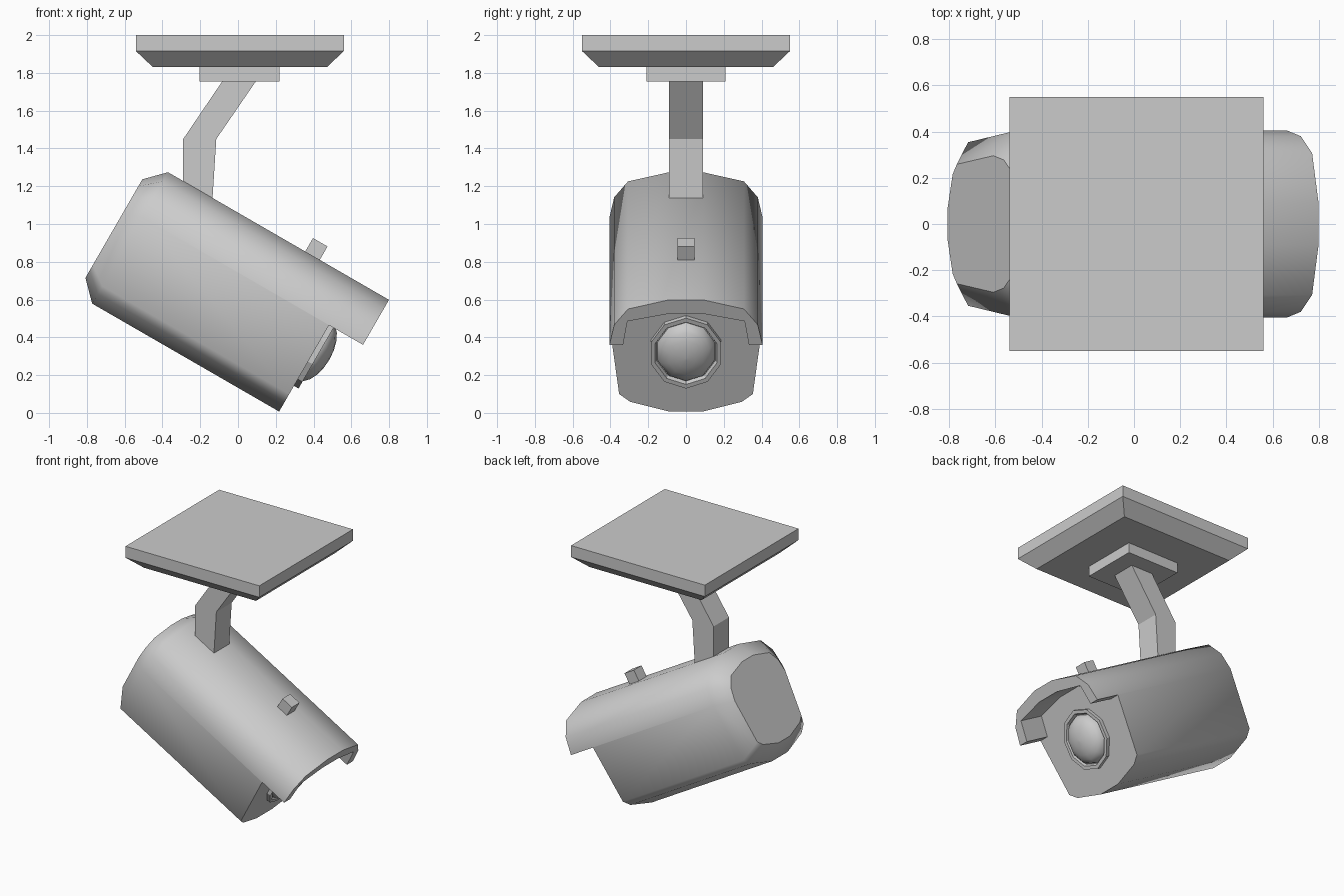
import bpy, bmesh
from math import sin, cos, pi, radians
from mathutils import Matrix

if "Cube" in bpy.data.objects:
    bpy.data.objects.remove(bpy.data.objects["Cube"])

TILT = Matrix.Rotation(radians(30), 4, 'Y')   # camera housing leans down towards +x


def loft(name, rings, tilt=False, smooth=None):
    """Skin equal-length rings of points and cap both ends."""
    bm = bmesh.new()
    vr = [[bm.verts.new(p) for p in r] for r in rings]
    n = len(vr[0])
    for a, b in zip(vr, vr[1:]):
        for i in range(n):
            j = (i + 1) % n
            bm.faces.new((a[i], a[j], b[j], b[i]))
    bm.faces.new(vr[0])
    bm.faces.new(vr[-1])
    bmesh.ops.recalc_face_normals(bm, faces=bm.faces)
    if tilt:
        bm.transform(TILT)
    me = bpy.data.meshes.new(name)
    bm.to_mesh(me)
    bm.free()
    ob = bpy.data.objects.new(name, me)
    bpy.context.collection.objects.link(ob)
    if smooth:
        shade(ob, smooth)
    return ob


def shade(ob, angle):
    bpy.ops.object.select_all(action='DESELECT')
    ob.select_set(True)
    bpy.context.view_layer.objects.active = ob
    bpy.ops.object.shade_smooth_by_angle(angle=radians(angle))


def square(cx, hx, hy, z):
    return [(cx - hx, -hy, z), (cx + hx, -hy, z), (cx + hx, hy, z), (cx - hx, hy, z)]


def mirrored(half):
    """Close a half profile across y = 0."""
    return half + [(-y, v) for y, v in reversed(half)]


def oval(u, ry, rv, n=10, v0=0.487):
    return [(u, ry * sin(2 * pi * i / n), v0 + rv * cos(2 * pi * i / n)) for i in range(n)]


# Ceiling plate and neck block
loft("ceiling_plate", [square(.01, .46, .46, 1.83), square(.01, .55, .55, 1.915),
                       square(.01, .55, .55, 2.0)])
loft("neck_block", [square(.008, .213, .21, 1.755), square(.008, .213, .21, 1.84)])

# Bent arm
arm = [(-.08, 1.76), (-.29, 1.45), (-.29, 1.1), (-.135, 1.135), (-.115, 1.45), (.098, 1.76)]
loft("arm", [[(x, y, z) for x, z in arm] for y in (-.09, .09)])

# Housing: one section, chamfered at the back
section = mirrored([(.09, .115), (.296, .175), (.354, .222), (.405, .644),
                    (.38, .765), (.307, .862), (.09, .918)])
back = [(-1.057, y * .73, .5165 + (v - .5165) * .75) for y, v in section]
housing = loft("camera_housing", [back] + [[(u, y, v) for y, v in section]
                                           for u in (-.958, .393)], tilt=True)

# Cut away the space under the front hood
gap = mirrored([(.6, 0), (.6, .643), (.333, .643), (.31, .787), (.09, .833)])
cutter = loft("hood_cutter", [[(u, y, v) for y, v in gap] for u in (.185, .6)], tilt=True)
cutter.hide_render = True
mod = housing.modifiers.new("hood", 'BOOLEAN')
mod.operation, mod.solver, mod.object = 'DIFFERENCE', 'EXACT', cutter
bpy.context.view_layer.objects.active = housing
bpy.ops.object.modifier_apply(modifier=mod.name)
bpy.data.objects.remove(cutter)
shade(housing, 50)
for p in housing.data.polygons:               # end caps stay flat
    if len(p.vertices) > 6:
        p.use_smooth = False

# Lens ring with recess, and lens dome
loft("lens_ring", [oval(.17, .195, .215), oval(.213, .195, .215),
                   oval(.213, .172, .19), oval(.19, .165, .18)], tilt=True)
loft("lens", [oval(.188 + .09 * sin(t), .16 * cos(t), .176 * cos(t))
              for t in [radians(a) for a in (0, 18, 36, 54, 72, 88)]], tilt=True, smooth=50)

# Small knob on top of the housing
loft("top_knob", [[(u, y, v) for u, y in ((-.119, -.045), (-.03, -.045), (-.03, .045), (-.119, .045))]
                  for v in (.9, 1.0)], tilt=True)
